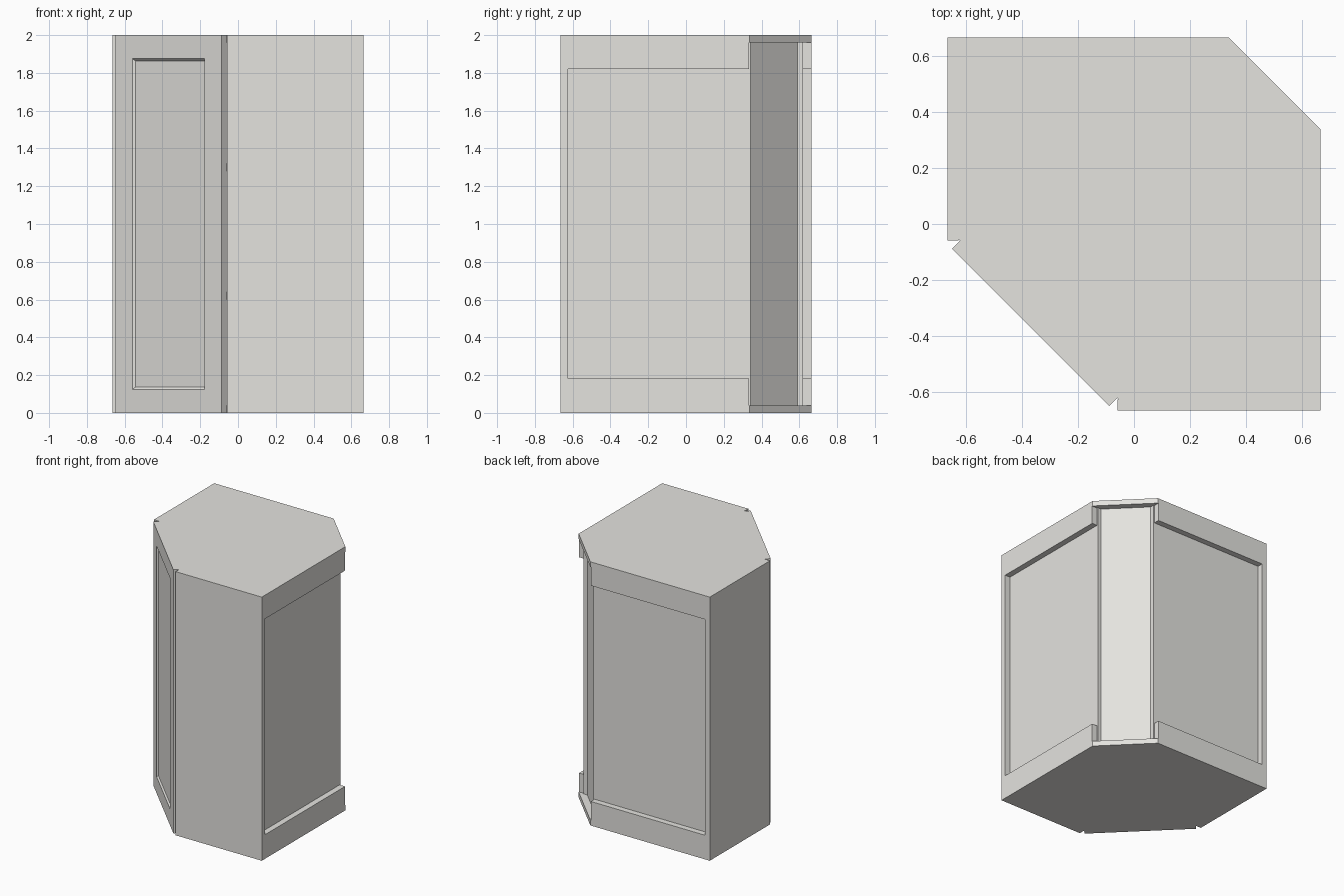
import bpy, bmesh, math
from mathutils import Vector

if "Cube" in bpy.data.objects:
    bpy.data.objects.remove(bpy.data.objects["Cube"])

H, T, E = 2.0, 0.04, 0.665      # height, board thickness, half width
paint = bpy.data.materials.new("light_grey")
paint.diffuse_color = (0.78, 0.77, 0.74, 1)
paint.use_nodes = True
paint.node_tree.nodes["Principled BSDF"].inputs["Base Color"].default_value = paint.diffuse_color


def finish(name, bm):
    bmesh.ops.recalc_face_normals(bm, faces=bm.faces)
    me = bpy.data.meshes.new(name)
    bm.to_mesh(me)
    bm.free()
    me.materials.append(paint)
    ob = bpy.data.objects.new(name, me)
    bpy.context.collection.objects.link(ob)
    return ob


def board(name, outline, z0, z1):
    """Extrude a plan outline from z0 to z1."""
    bm = bmesh.new()
    f = bm.faces.new([bm.verts.new((x, y, z0)) for x, y in outline])
    ext = bmesh.ops.extrude_face_region(bm, geom=[f])["geom"]
    bmesh.ops.translate(bm, vec=(0, 0, z1 - z0),
                        verts=[v for v in ext if isinstance(v, bmesh.types.BMVert)])
    return finish(name, bm)


def rect(x0, y0, x1, y1):
    return [(x0, y0), (x1, y0), (x1, y1), (x0, y1)]


def mirrored(outline):
    """Mirror a plan outline across the diagonal x = y."""
    return [(y, x) for x, y in outline]


def both(names, outline, z0, z1):
    board(names[0], outline, z0, z1)
    board(names[1], mirrored(outline), z0, z1)


# Top and bottom boards, running out to the clipped back corner
I = E - T
slab = [(-I, -0.055), (-0.055, -I), (E, -I), (E, 0.337),
        (0.337, E), (-I, E)]
board("bottom_board", slab, 0, T)
board("top_board", slab, H - T, H)

# Shelves inside
shelf = [(-I, -0.055), (-0.055, -I), (0.59, -I), (0.59, 0.3),
         (0.3, 0.59), (-I, 0.59)]
for i, z in enumerate((0.6, 1.28)):
    board(f"shelf_{i + 1}", shelf, z, z + T)

# Full-height side walls
both(("front_wall", "left_wall"), rect(-0.058, -E, E, -I), 0, H)

# Recessed panels and the rails over them
both(("right_panel", "back_panel"), rect(0.59, -I, 0.62, 0.341), T, H - T)
for level, z0, z1 in (("lower", T, 0.183), ("upper", 1.82, H - T)):
    both((f"right_{level}_rail", f"back_{level}_rail"),
         rect(0.62, -I, E, 0.333), z0, z1)

# Slanted panel across the back corner
board("corner_panel", [(0.59, 0.341), (0.341, 0.59), (0.32, 0.569), (0.569, 0.32)],
      T, H - T)

# Diagonal door with a bevelled recess
r = math.sqrt(0.5)
u, n, up = Vector((r, -r, 0)), Vector((r, r, 0)), Vector((0, 0, 1))
centre = n * (-0.737 * r) + up * H / 2
half_w, half_h, depth = 0.396, H / 2, 0.042


def ring(bm, hw, hh, d):
    return [bm.verts.new(centre + u * sx * hw + up * sz * hh + n * d)
            for sx, sz in ((-1, -1), (1, -1), (1, 1), (-1, 1))]


bm = bmesh.new()
rings = [ring(bm, half_w, half_h, depth), ring(bm, half_w, half_h, 0),
         ring(bm, 0.269, 0.875, 0), ring(bm, 0.258, 0.864, 0.011)]
for a, b in zip(rings, rings[1:]):
    for i in range(4):
        j = (i + 1) % 4
        bm.faces.new((a[i], a[j], b[j], b[i]))
bm.faces.new(rings[0])
bm.faces.new(rings[-1])
finish("door", bm)
